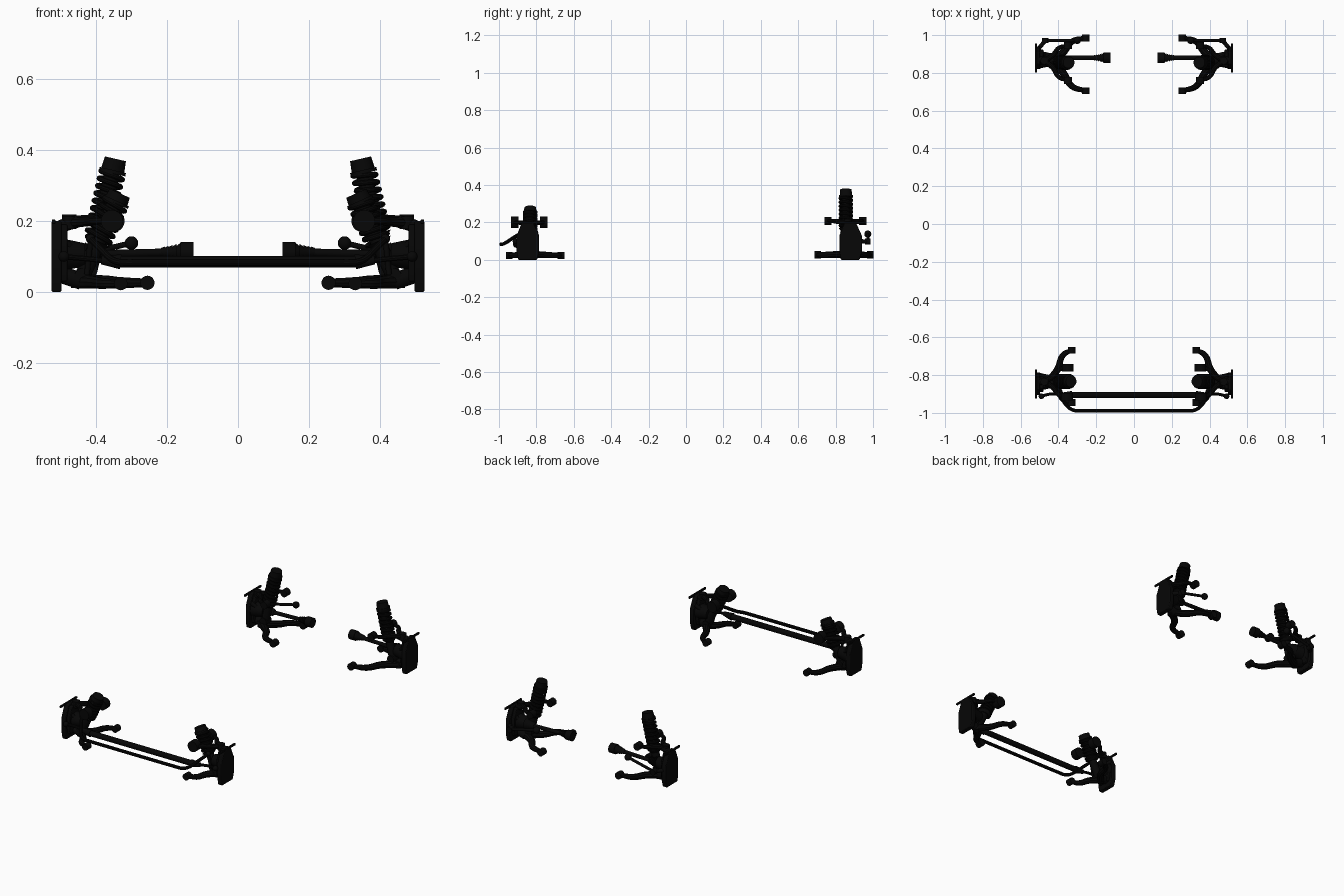
import bpy, math
from mathutils import Vector

if "Cube" in bpy.data.objects:
    bpy.data.objects.remove(bpy.data.objects["Cube"], do_unlink=True)

black = bpy.data.materials.new("black_metal")
black.use_nodes = True
colour = (0.002, 0.002, 0.002, 1)
black.diffuse_color = colour
black.node_tree.nodes["Principled BSDF"].inputs["Base Color"].default_value = colour


def finish(obj, name):
    obj.name = name
    obj.data.materials.append(black)
    bpy.ops.object.select_all(action='DESELECT')
    obj.select_set(True)
    bpy.context.view_layer.objects.active = obj
    if obj.type == 'CURVE':
        bpy.ops.object.convert(target='MESH')
    bpy.ops.object.shade_smooth_by_angle(angle=math.radians(35))
    return obj


def rod(name, a, b, r1, r2=None, sides=20):
    """Straight cylinder or cone from a to b."""
    a, b = Vector(a), Vector(b)
    bpy.ops.mesh.primitive_cone_add(vertices=sides, radius1=r1, radius2=r1 if r2 is None else r2,
                                    depth=(b - a).length, location=(a + b) / 2)
    obj = bpy.context.object
    obj.rotation_euler = (b - a).to_track_quat('Z', 'Y').to_euler()
    return finish(obj, name)


def ball(name, p, r):
    bpy.ops.mesh.primitive_uv_sphere_add(segments=16, ring_count=10, radius=r, location=p)
    return finish(bpy.context.object, name)


def bushing(name, p, r, half):
    x, y, z = p
    return rod(name, (x, y - half, z), (x, y + half, z), r)


def tube(name, pts, r, taper=None, smooth=True):
    """Bent bar through the points; taper scales the radius at each point."""
    cu = bpy.data.curves.new(name, 'CURVE')
    cu.dimensions = '3D'
    cu.bevel_depth = r
    cu.bevel_resolution = 3
    cu.use_fill_caps = True
    cu.resolution_u = 6
    sp = cu.splines.new('BEZIER' if smooth else 'POLY')
    points = sp.bezier_points if smooth else sp.points
    points.add(len(pts) - 1)
    for i, p in enumerate(pts):
        if smooth:
            points[i].co = p
            points[i].handle_left_type = points[i].handle_right_type = 'AUTO'
        else:
            points[i].co = (*p, 1)
        points[i].radius = taper[i] if taper else 1
    obj = bpy.data.objects.new(name, cu)
    bpy.context.collection.objects.link(obj)
    return finish(obj, name)


def plate(name, profile, x1, x2, bevel=0.004):
    """Side profile in y and z, extruded along x."""
    n = len(profile)
    verts = [(x, y, z) for x in (x1, x2) for y, z in profile]
    faces = [list(range(n))[::-1], list(range(n, 2 * n))]
    faces += [[i, (i + 1) % n, n + (i + 1) % n, n + i] for i in range(n)]
    me = bpy.data.meshes.new(name)
    me.from_pydata(verts, [], faces)
    if x2 < x1:
        me.flip_normals()
    obj = bpy.data.objects.new(name, me)
    bpy.context.collection.objects.link(obj)
    mod = obj.modifiers.new("soft_edges", 'BEVEL')
    mod.width = bevel
    mod.segments = 2
    return finish(obj, name)


def shock(name, low, top, spring_r, start, end, turns):
    """Damper with lower mount, coil spring and top cap."""
    low, top = Vector(low), Vector(top)
    axis = top - low
    at = lambda t: low + axis * t
    rod(name + "_damper_body", low, at(start + 0.12), 0.022)
    rod(name + "_piston", at(start), at(0.95), 0.022)
    bushing(name + "_lower_mount", low, 0.022, 0.025)
    rod(name + "_lower_seat", at(start - 0.04), at(start), spring_r * 0.7, spring_r)
    rod(name + "_upper_seat", at(end), at(end + 0.03), spring_r)
    rod(name + "_top_cap", at(end + 0.02), top, spring_r * 0.88, spring_r * 0.8)
    side = axis.normalized().cross(Vector((0, 1, 0))).normalized()
    up = Vector((0, 1, 0))
    steps = turns * 14
    coil = []
    for i in range(steps + 1):
        a = 2 * math.pi * turns * i / steps
        coil.append(at(start + (end - start) * i / steps)
                    + (side * math.cos(a) + up * math.sin(a)) * (spring_r - 0.006))
    tube(name + "_spring", coil, 0.0075, smooth=False)


def wishbone(name, outer, ends, z_in, r, end_r, half):
    """Two curved legs from the outer joint to the inner bushings."""
    ox, oy, oz = outer
    for tag, (ex, ey) in zip(("a", "b"), ends):
        dx, dy = ex - ox, ey - oy
        pts = [outer, (ox + dx * .38, oy + dy * .38, (oz + z_in) / 2),
               (ox + dx * .62, oy + dy * .84, z_in), (ex, ey, z_in)]
        tube(name + "_leg_" + tag, pts, r, (1.5, 1.35, 1.15, 0.85))
        bushing(name + "_bushing_" + tag, (ex, ey, z_in), end_r, half)
    rod(name + "_ball_joint", (ox, oy, oz - 0.018), (ox, oy, oz + 0.018), 0.02)


def carrier(name, s, y, lean):
    """Wheel upright: outer plate, top blade, ribs, hub and ball joint posts."""
    prof = [(-.05, 0), (.05, 0), (.062, .04), (.062, .13), (.03, .2), (-.03, .2), (-.058, .13), (-.058, .04)]
    yc = y + lean
    plate(name + "_plate", [(yc + a, b) for a, b in prof], s * .497, s * .525)
    blade = [(yc - .077, .192), (yc + .077, .192), (yc + .077, .204), (yc - .077, .204)]
    plate(name + "_top_blade", blade, s * .514, s * .524, .002)
    inner = [(yc + a * .75, .03 + b * .8) for a, b in prof]
    plate(name + "_web", inner, s * .48, s * .5)
    rod(name + "_hub", (s * .43, y, .105), (s * .515, y, .105), .032, .05, 28)
    rod(name + "_upper_post", (s * .50, y, .185), (s * .45, y, .2), .018)
    rod(name + "_lower_post", (s * .50, y, .05), (s * .44, y, .03), .024)
    for dy in (-.035, .035):
        rod(name + "_rib", (s * .5, y + dy, .15), (s * .425, y, .085), .011)


for s, side in ((1, "left"), (-1, "right")):
    # Front corner
    f = side + "_front"
    carrier(f + "_upright", s, -.835, -.012)
    wishbone(f + "_lower_arm", (s * .45, -.83, .03),
             ((s * .33, -.668), (s * .33, -.945)), .024, .0135, .019, .018)
    wishbone(f + "_upper_arm", (s * .475, -.835, .195),
             ((s * .35, -.76), (s * .355, -.915)), .2, .01, .031, .02)
    shock(f + "_shock", (s * .438, -.833, .045), (s * .333, -.833, .278), .039, .42, .88, 6)
    # Steering link and gaiter
    rod(f + "_rack_gaiter", (s * .33, -.905, .085), (s * .385, -.905, .09), .021, .012)
    tube(f + "_tie_rod", [(s * .37, -.905, .088), (s * .44, -.9, .095), (s * .5, -.915, .1)], .008)
    ball(f + "_tie_rod_end", (s * .49, -.912, .1), .015)
    # Anti-roll bar drop link
    rod(f + "_drop_link", (s * .415, -.87, .15), (s * .425, -.86, .05), .008)
    ball(f + "_drop_link_joint", (s * .415, -.87, .15), .013)

    # Rear corner
    r = side + "_rear"
    carrier(r + "_upright", s, .87, .008)
    wishbone(r + "_lower_arm", (s * .45, .86, .03),
             ((s * .255, .985), (s * .255, .705)), .026, .0145, .02, .018)
    wishbone(r + "_upper_arm", (s * .475, .865, .2),
             ((s * .35, .945), (s * .35, .76)), .208, .01, .021, .019)
    shock(r + "_shock", (s * .418, .855, .06), (s * .345, .855, .375), .038, .34, .87, 8)
    # Toe link
    rod(r + "_toe_link", (s * .47, .972, .098), (s * .30, .972, .138), .008)
    ball(r + "_toe_link_inner_joint", (s * .30, .972, .138), .019)
    bushing(r + "_toe_link_outer_joint", (s * .47, .972, .098), .017, .014)
    rod(r + "_toe_link_bracket", (s * .472, .968, .098), (s * .508, .925, .1), .011)
    # Drive shaft with ribbed boots
    rod(r + "_drive_shaft", (s * .15, .88, .113), (s * .46, .88, .105), .011)
    rod(r + "_inner_joint", (s * .125, .88, .113), (s * .162, .88, .113), .028)
    for i in range(5):
        x = .162 + i * .011
        rod(r + "_inner_boot", (s * x, .88, .113), (s * (x + .011), .88, .113),
            .025 - i * .0025, .017 - i * .0015)
        x = .43 - i * .011
        rod(r + "_outer_boot", (s * x, .88, .107), (s * (x - .011), .88, .107),
            .033 - i * .003, .024 - i * .0025)

# Steering rack across the front
rod("steering_rack", (-.35, -.905, .085), (.35, -.905, .085), .016)

# Anti-roll bar, straight in the middle, bent back and up at both ends
half = [(.29, -.988, .083), (.315, -.987, .083), (.345, -.972, .087), (.385, -.92, .12), (.415, -.87, .15)]
bar = [(-x, y, z) for x, y, z in reversed(half)] + half
tube("anti_roll_bar", bar, .0095)
